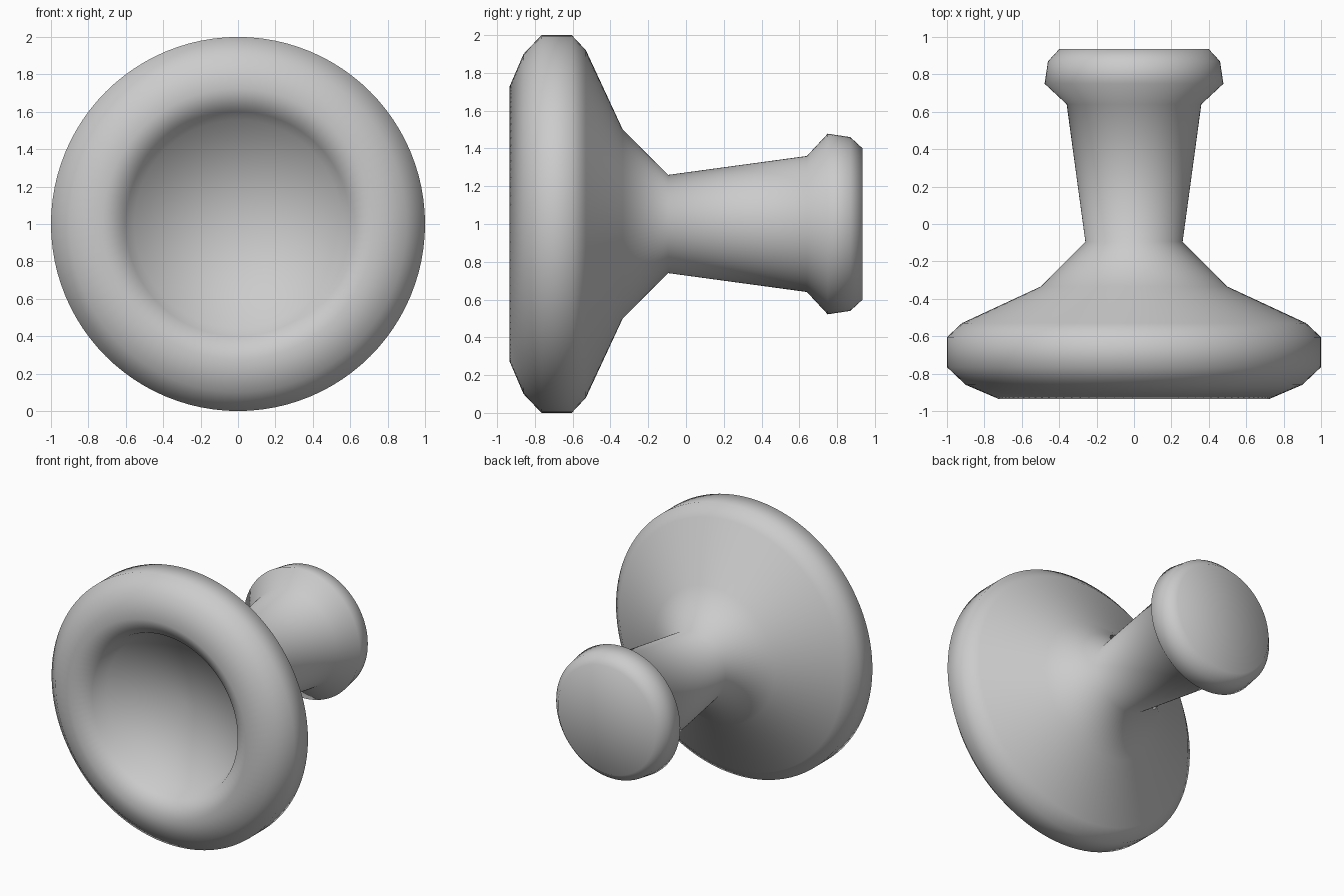
import bpy, bmesh, math

if "Cube" in bpy.data.objects:
    bpy.data.objects.remove(bpy.data.objects["Cube"])

# (radius, y) outline of the turned knob, from back cap round to dish centre
PROFILE = [(0, 0.935), (0.40, 0.935), (0.46, 0.87), (0.478, 0.75), (0.36, 0.64),
           (0.26, -0.095), (0.50, -0.335), (0.92, -0.53), (1.0, -0.605),
           (1.0, -0.765), (0.90, -0.86), (0.725, -0.935),
           (0.60, -0.86), (0.555, -0.75), (0, -0.62)]
SEGMENTS = 96


def lathe(name, profile, z):
    bm = bmesh.new()
    verts = [bm.verts.new((r, y, z)) for r, y in profile]
    edges = [bm.edges.new(pair) for pair in zip(verts, verts[1:])]
    bmesh.ops.spin(bm, geom=verts + edges, cent=(0, 0, z), axis=(0, 1, 0),
                   angle=math.tau, steps=SEGMENTS)
    bmesh.ops.remove_doubles(bm, verts=bm.verts, dist=0.0005)
    bmesh.ops.recalc_face_normals(bm, faces=bm.faces)
    for f in bm.faces:
        f.smooth = True
    mesh = bpy.data.meshes.new(name)
    bm.to_mesh(mesh)
    bm.free()
    obj = bpy.data.objects.new(name, mesh)
    bpy.context.collection.objects.link(obj)
    return obj


# Whole knob: dished face, flared neck and mounting foot in one turned body
lathe("turned_knob", PROFILE, 1.0)
